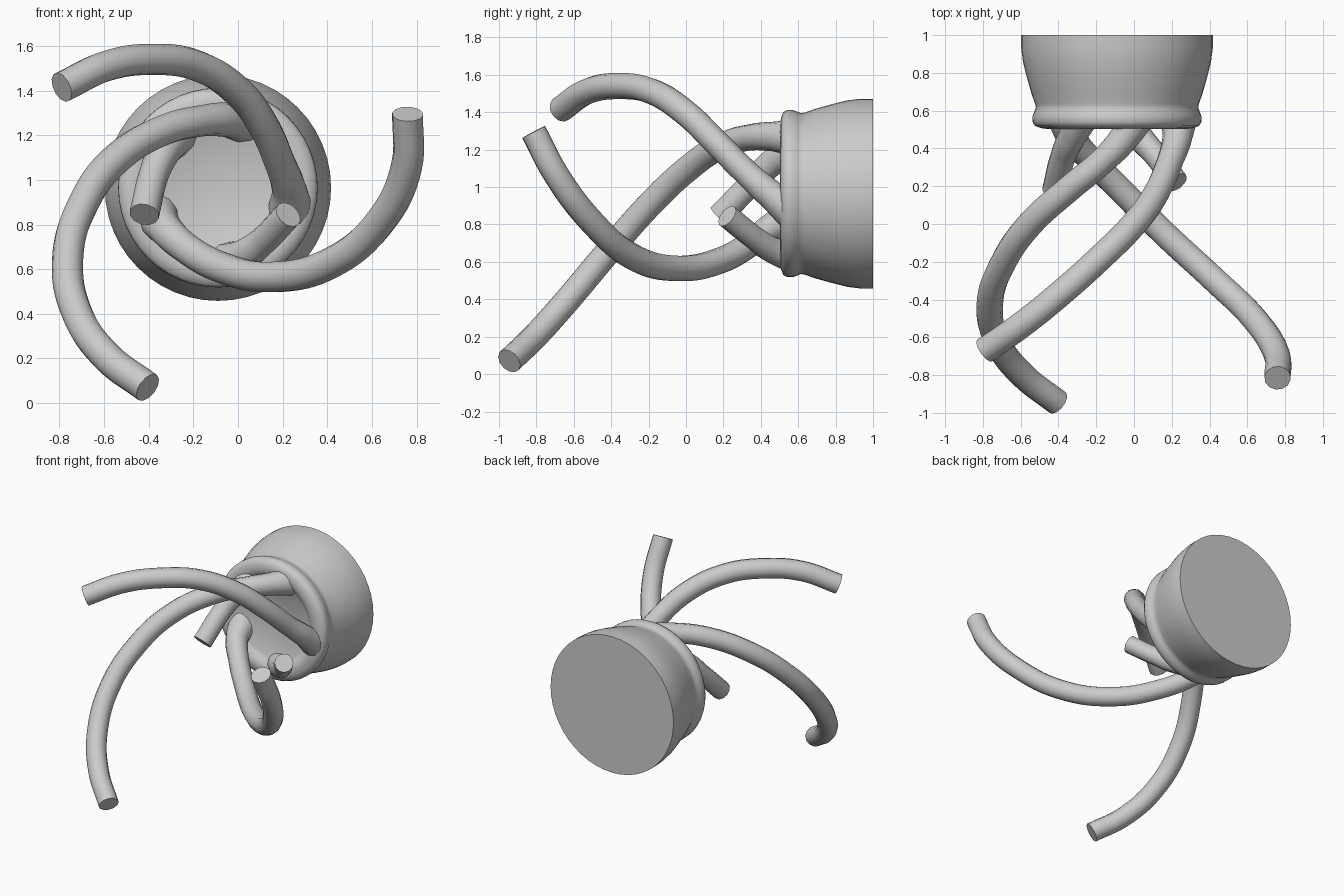
import bpy, bmesh, math

if "Cube" in bpy.data.objects:
    bpy.data.objects.remove(bpy.data.objects["Cube"])

CX, CZ = -0.09, 0.965  # axis of the round base, running along y


def smooth(obj, angle=40):
    bpy.ops.object.select_all(action='DESELECT')
    obj.select_set(True)
    bpy.context.view_layer.objects.active = obj
    bpy.ops.object.shade_smooth_by_angle(angle=math.radians(angle))


def lathe(name, profile, sides=48):
    """Revolve (radius, y) points around the base axis."""
    bm = bmesh.new()
    rings = []
    for r, y in profile:
        rings.append([bm.verts.new((CX + r * math.cos(2 * math.pi * i / sides), y,
                                    CZ + r * math.sin(2 * math.pi * i / sides)))
                      for i in range(sides)])
    for a, b in zip(rings, rings[1:]):
        for i in range(sides):
            j = (i + 1) % sides
            bm.faces.new((a[i], a[j], b[j], b[i]))
    bm.faces.new(rings[0])
    bm.faces.new(rings[-1])
    bmesh.ops.recalc_face_normals(bm, faces=bm.faces)
    mesh = bpy.data.meshes.new(name)
    bm.to_mesh(mesh)
    bm.free()
    obj = bpy.data.objects.new(name, mesh)
    bpy.context.collection.objects.link(obj)
    smooth(obj)


def arm(name, points, radius=0.07):
    """Round tube through the points, flared at the root, flat cap at the tip."""
    curve = bpy.data.curves.new(name, 'CURVE')
    curve.dimensions = '3D'
    curve.bevel_depth = radius
    curve.bevel_resolution = 4
    curve.resolution_u = 8
    curve.use_fill_caps = True
    spline = curve.splines.new('BEZIER')
    spline.bezier_points.add(len(points) - 1)
    for i, (bp, co) in enumerate(zip(spline.bezier_points, points)):
        bp.co = co
        bp.handle_left_type = bp.handle_right_type = 'AUTO'
        bp.radius = (1.45, 1.12)[i] if i < 2 else 1.0
    obj = bpy.data.objects.new(name, curve)
    bpy.context.collection.objects.link(obj)
    bpy.ops.object.select_all(action='DESELECT')
    obj.select_set(True)
    bpy.context.view_layer.objects.active = obj
    bpy.ops.object.convert(target='MESH')
    smooth(bpy.context.object)


# Round base: flat back, waist, soft lip and shallow recessed front
lathe("base", [
    (0.507, 1.0), (0.507, 0.93), (0.498, 0.86), (0.478, 0.78), (0.453, 0.69),
    (0.433, 0.635), (0.43, 0.615), (0.438, 0.595), (0.447, 0.57), (0.446, 0.54),
    (0.435, 0.52), (0.405, 0.508), (0.37, 0.503), (0.34, 0.512), (0.315, 0.532),
    (0.29, 0.548), (0.01, 0.555)])

# Three long curling arms
arm("long_arm_top", [
    (0.235, 0.57, 0.87), (0.23, 0.46, 0.955), (0.19, 0.33, 1.07), (0.11, 0.15, 1.25),
    (0.0, 0.0, 1.395), (-0.18, -0.18, 1.51), (-0.38, -0.36, 1.54),
    (-0.59, -0.53, 1.51), (-0.79, -0.67, 1.415)])
arm("long_arm_left", [
    (0.03, 0.6, 1.26), (-0.05, 0.46, 1.27), (-0.16, 0.34, 1.265), (-0.34, 0.19, 1.22),
    (-0.55, 0.0, 1.09), (-0.69, -0.2, 0.9), (-0.763, -0.42, 0.65),
    (-0.72, -0.63, 0.4), (-0.59, -0.8, 0.21), (-0.405, -0.945, 0.07)])
arm("long_arm_right", [
    (-0.37, 0.6, 0.85), (-0.33, 0.46, 0.785), (-0.24, 0.35, 0.70), (-0.08, 0.19, 0.61),
    (0.16, -0.05, 0.565), (0.42, -0.29, 0.63), (0.635, -0.5, 0.81),
    (0.755, -0.69, 1.06), (0.76, -0.815, 1.295)])

# Two short cut-off arms
arm("short_arm_left", [
    (-0.27, 0.59, 1.21), (-0.33, 0.46, 1.13), (-0.375, 0.36, 1.03), (-0.42, 0.18, 0.845)],
    0.067)
arm("short_arm_right", [
    (-0.06, 0.59, 0.625), (0.03, 0.46, 0.665), (0.11, 0.37, 0.725), (0.225, 0.22, 0.845)],
    0.064)
